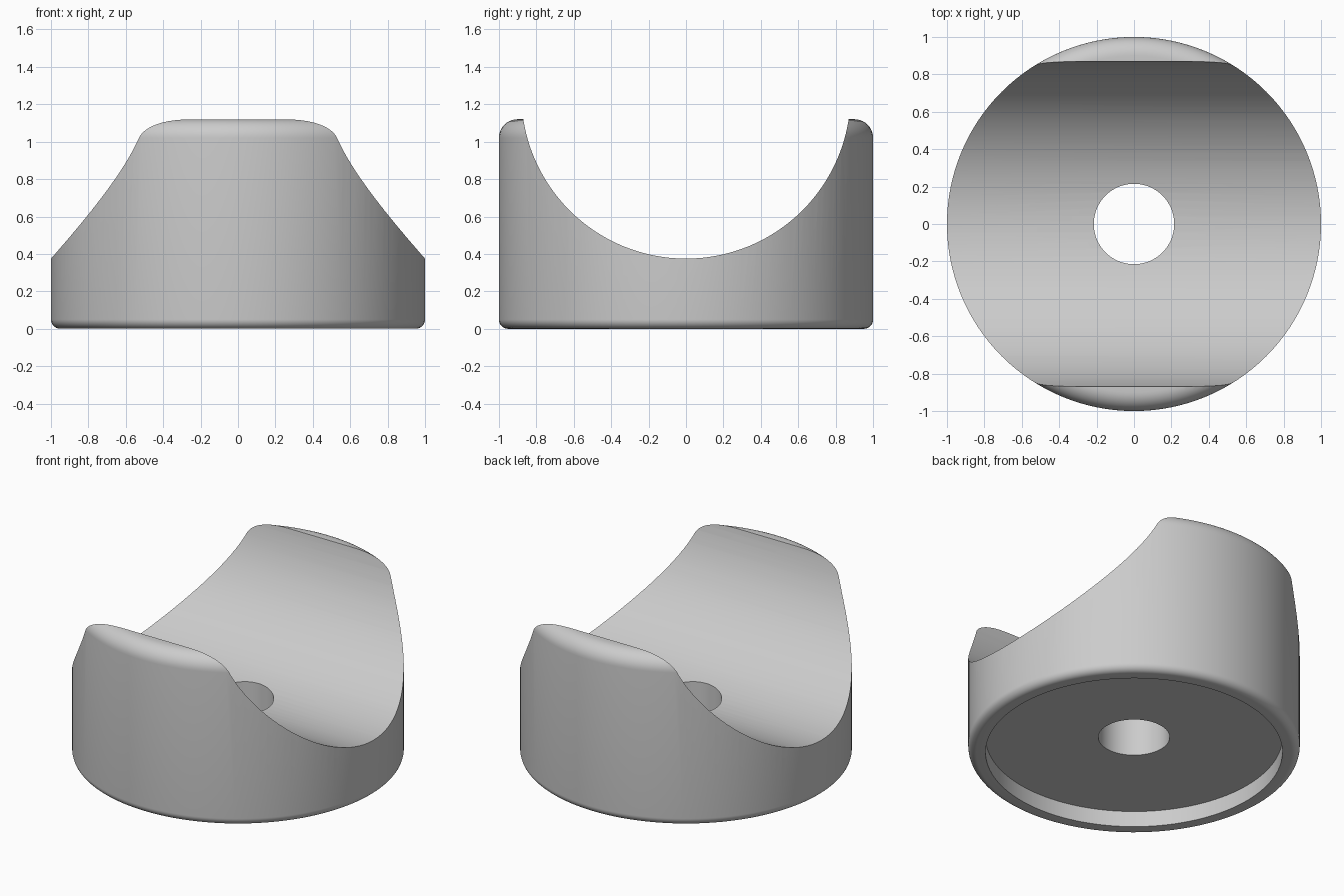
import bpy
import bmesh
import math
from mathutils import Matrix, Vector

cube = bpy.data.objects.get("Cube")
if cube:
    bpy.data.objects.remove(cube, do_unlink=True)

SEGMENTS = 128
HEIGHT = 1.12
BORE = 0.215
RECESS_RADIUS, RECESS_DEPTH = 0.895, 0.105
BOTTOM_FILLET, TOP_FILLET = 0.05, 0.1
SADDLE_RADIUS, SADDLE_Z = 0.88, 1.255

grey = bpy.data.materials.new("plain grey")
grey.use_nodes = True
colour = (0.6, 0.6, 0.6, 1)
grey.diffuse_color = colour
grey.node_tree.nodes["Principled BSDF"].inputs["Base Color"].default_value = colour


def arc(cx, cz, radius, start, end, steps=10):
    """Points of a fillet in the profile plane."""
    angles = [math.radians(start + (end - start) * i / steps) for i in range(steps + 1)]
    return [(cx + radius * math.cos(a), cz + radius * math.sin(a)) for a in angles]


def to_object(bm, name):
    mesh = bpy.data.meshes.new(name)
    bm.to_mesh(mesh)
    bm.free()
    mesh.materials.append(grey)
    obj = bpy.data.objects.new(name, mesh)
    bpy.context.collection.objects.link(obj)
    return obj


# Round body: a closed profile with bore, bottom recess and rounded rims
profile = [(BORE, RECESS_DEPTH), (RECESS_RADIUS, RECESS_DEPTH), (RECESS_RADIUS, 0)]
profile += arc(1 - BOTTOM_FILLET, BOTTOM_FILLET, BOTTOM_FILLET, -90, 0)
profile += arc(1 - TOP_FILLET, HEIGHT - TOP_FILLET, TOP_FILLET, 0, 90)
profile.append((BORE, HEIGHT))

bm = bmesh.new()
ring = [bm.verts.new((r, 0, z)) for r, z in profile]
edges = [bm.edges.new((a, b)) for a, b in zip(ring, ring[1:] + ring[:1])]
bmesh.ops.spin(bm, geom=ring + edges, cent=(0, 0, 0), axis=(0, 0, 1),
               angle=math.tau, steps=SEGMENTS, use_merge=True)
bmesh.ops.remove_doubles(bm, verts=bm.verts, dist=0.0001)
bmesh.ops.recalc_face_normals(bm, faces=bm.faces)
body = to_object(bm, "saddle_block")

# Saddle cutter: a cylinder lying along x
bm = bmesh.new()
lying = Matrix.Translation(Vector((0, 0, SADDLE_Z))) @ Matrix.Rotation(math.pi / 2, 4, "Y")
bmesh.ops.create_cone(bm, cap_ends=True, segments=SEGMENTS, radius1=SADDLE_RADIUS,
                      radius2=SADDLE_RADIUS, depth=3, matrix=lying)
cutter = to_object(bm, "saddle_cutter")
cutter.hide_render = True

# Cut the saddle, then smooth the curved faces
cut = body.modifiers.new("saddle cut", "BOOLEAN")
cut.operation = "DIFFERENCE"
cut.solver = "EXACT"
cut.object = cutter
bpy.ops.object.select_all(action="DESELECT")
body.select_set(True)
bpy.context.view_layer.objects.active = body
bpy.ops.object.modifier_apply(modifier=cut.name)
bpy.data.objects.remove(cutter, do_unlink=True)
bpy.ops.object.shade_smooth_by_angle(angle=math.radians(30))
